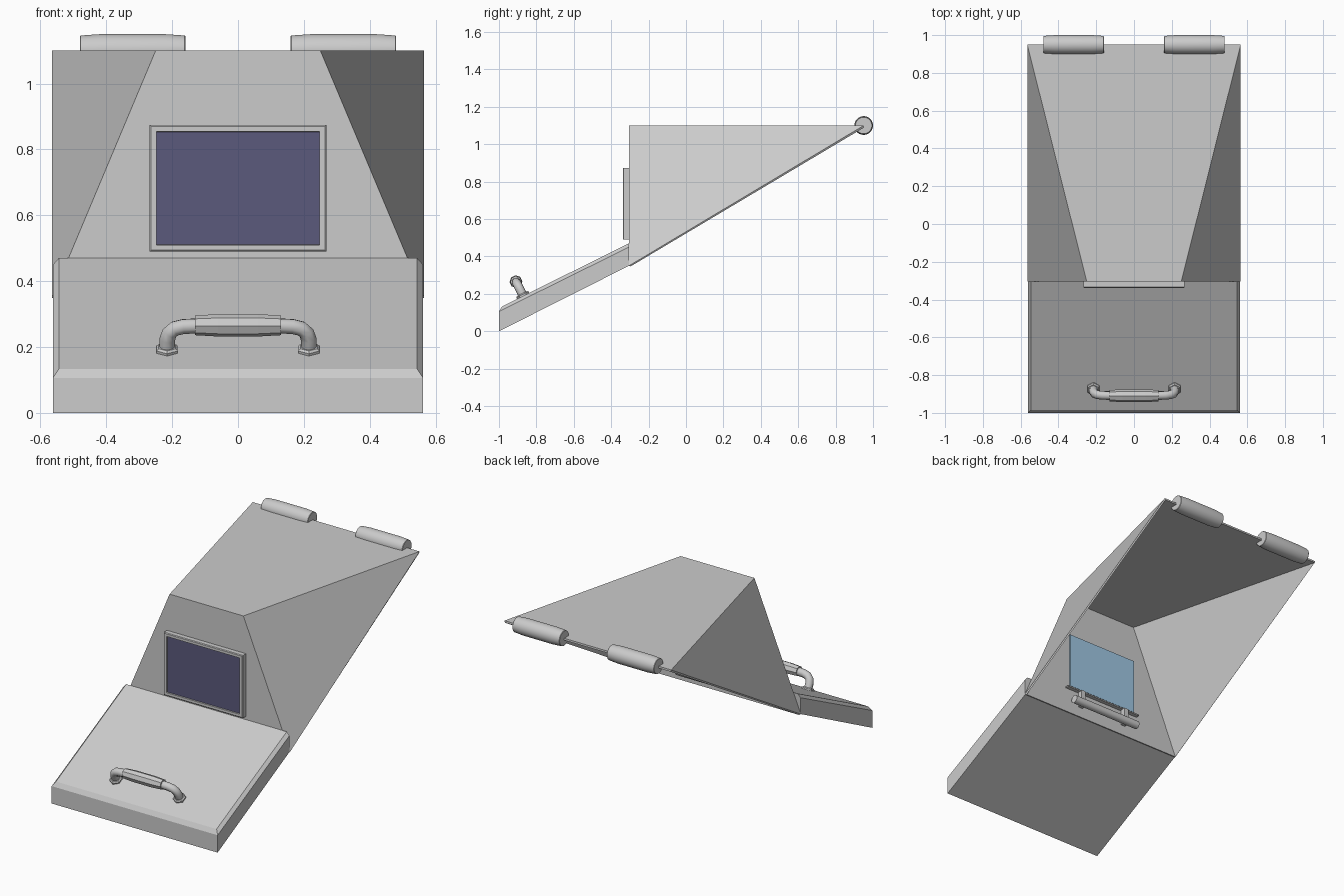
import bpy, bmesh, math
from mathutils import Matrix, Vector

cube = bpy.data.objects.get("Cube")
if cube:
    bpy.data.objects.remove(cube, do_unlink=True)


def material(name, rgb):
    m = bpy.data.materials.new(name)
    m.use_nodes = True
    m.diffuse_color = (*rgb, 1)
    m.node_tree.nodes["Principled BSDF"].inputs["Base Color"].default_value = (*rgb, 1)
    return m


grey = material("grey_metal", (0.6, 0.6, 0.6))
dark_glass = material("dark_violet_glass", (0.105, 0.1, 0.2))
blue_glass = material("light_blue_glass", (0.35, 0.58, 0.78))


def finish(name, bm, mat, smooth=False, matrix=None):
    if matrix:
        bm.transform(matrix)
    mesh = bpy.data.meshes.new(name)
    bm.to_mesh(mesh)
    bm.free()
    mesh.materials.append(mat)
    obj = bpy.data.objects.new(name, mesh)
    bpy.context.collection.objects.link(obj)
    if smooth:
        bpy.context.view_layer.objects.active = obj
        bpy.ops.object.select_all(action="DESELECT")
        obj.select_set(True)
        bpy.ops.object.shade_smooth_by_angle(angle=math.radians(30))
    return obj


def box_mesh(center, size):
    bm = bmesh.new()
    bmesh.ops.create_cube(bm, size=1, matrix=Matrix.Translation(center) @ Matrix.Diagonal((*size, 1)))
    return bm


def lathe(profile, sides):
    """Closed solid of revolution about z from (height, radius) pairs."""
    bm = bmesh.new()
    rings = []
    for h, r in profile:
        angles = [math.tau * (i + 0.5) / sides for i in range(sides)]
        rings.append([bm.verts.new((r * math.cos(a), r * math.sin(a), h)) for a in angles])
    for low, high in zip(rings, rings[1:]):
        for i in range(sides):
            j = (i + 1) % sides
            bm.faces.new((low[i], low[j], high[j], high[i]))
    bm.faces.new(rings[0][::-1])
    bm.faces.new(rings[-1])
    return bm


along_x = Matrix.Rotation(math.pi / 2, 4, "Y")
W, FRONT, LOW, TOP, BACK = 0.565, -0.305, 0.35, 1.1, 0.95

# Hollow hood, open along its sloping underside
bm = bmesh.new()
a, b, c = [[bm.verts.new((s * x, y, z)) for s in (-1, 1)]
           for x, y, z in ((0.25, FRONT, TOP), (W, BACK, TOP), (W, FRONT, LOW))]
for face in ((a[0], a[1], b[1], b[0]), (c[0], c[1], a[1], a[0]),
             (c[1], b[1], a[1]), (c[0], a[0], b[0])):
    bm.faces.new(face)
hood = finish("hood_shell", bm, grey)
shell = hood.modifiers.new("thickness", "SOLIDIFY")
shell.thickness = 0.012
shell.offset = -1

# Sloping drawer front with chamfered upper edges
bm = bmesh.new()
profile = [(-1, 0), (-1, 0.125), (FRONT, 0.47), (FRONT, LOW)]
side = bm.faces.new([bm.verts.new((-W + 0.003, y, z)) for y, z in profile])
ext = bmesh.ops.extrude_face_region(bm, geom=[side])
bmesh.ops.translate(bm, vec=(2 * W - 0.006, 0, 0),
                    verts=[v for v in ext["geom"] if isinstance(v, bmesh.types.BMVert)])
bmesh.ops.recalc_face_normals(bm, faces=bm.faces)
rim = [e for e in bm.edges if all(v.co.z > 0.12 for v in e.verts)
       and any(v.co.y < -0.9 for v in e.verts)]
bmesh.ops.bevel(bm, geom=rim, offset=0.018, segments=1, affect="EDGES")
finish("sloped_tray", bm, grey)

# Window frame with recessed dark pane
bm = box_mesh((0, -0.319, 0.682), (0.536, 0.03, 0.384))
outer = min(bm.faces, key=lambda f: f.calc_center_median().y)
bmesh.ops.inset_region(bm, faces=[outer], thickness=0.006, depth=0.004)
bmesh.ops.inset_region(bm, faces=[outer], thickness=0.022)
bmesh.ops.inset_region(bm, faces=[outer], thickness=0.001, depth=-0.008)
outer.material_index = 1
frame = finish("window_frame", bm, grey)
frame.data.materials.append(dark_glass)

# Inner side of the window, its ledge and a rod below it
finish("inner_pane", box_mesh((0, -0.289, 0.69), (0.48, 0.008, 0.34)), blue_glass)
finish("inner_ledge", box_mesh((0, -0.284, 0.505), (0.53, 0.025, 0.008)), grey)
finish("inner_rod", lathe([(-0.235, 0.024), (0.235, 0.024)], 24), grey, True,
       Matrix.Translation((0, -0.255, 0.42)) @ along_x)
for s, word in ((-1, "right"), (1, "left")):
    finish(word + "_rod_bracket", box_mesh((s * 0.16, -0.275, 0.455), (0.03, 0.03, 0.1)), grey)

# Two hinge barrels on the rear edge
for s, word in ((-1, "right"), (1, "left")):
    barrel = lathe([(-0.16, 0.044), (-0.158, 0.046), (-0.1, 0.05),
                    (0.1, 0.05), (0.158, 0.046), (0.16, 0.044)], 32)
    finish(word + "_hinge_barrel", barrel, grey, True,
           Matrix.Translation((s * 0.32, BACK, TOP)) @ along_x)

# Pull handle standing square to the sloping tray
slope = math.atan2(0.345, 0.695)
place = Matrix.Translation((0, -0.87, 0.187)) @ Matrix.Rotation(slope, 4, "X")
half = [(0.215, 0), (0.215, 0.04), (0.208, 0.062), (0.192, 0.077), (0.165, 0.084), (0.1, 0.087)]
path = [(-x, z) for x, z in half] + half[::-1]
curve = bpy.data.curves.new("handle_tube", "CURVE")
curve.dimensions = "3D"
curve.bevel_depth = 0.024
curve.bevel_resolution = 2
curve.use_fill_caps = True
spline = curve.splines.new("POLY")
spline.points.add(len(path) - 1)
for point, (x, z) in zip(spline.points, path):
    point.co = (*(place @ Vector((x, 0, z))), 1)
curve.materials.append(grey)
bpy.context.collection.objects.link(bpy.data.objects.new("handle_tube", curve))

finish("handle_grip", lathe([(-0.13, 0.03), (-0.06, 0.034), (0.06, 0.034), (0.13, 0.03)], 8),
       grey, False, place @ Matrix.Translation((0, 0, 0.088)) @ along_x)
for s, word in ((-1, "right"), (1, "left")):
    finish(word + "_handle_foot", lathe([(-0.005, 0.037), (0.01, 0.037), (0.016, 0.03)], 6),
           grey, False, place @ Matrix.Translation((s * 0.215, 0, 0)))
